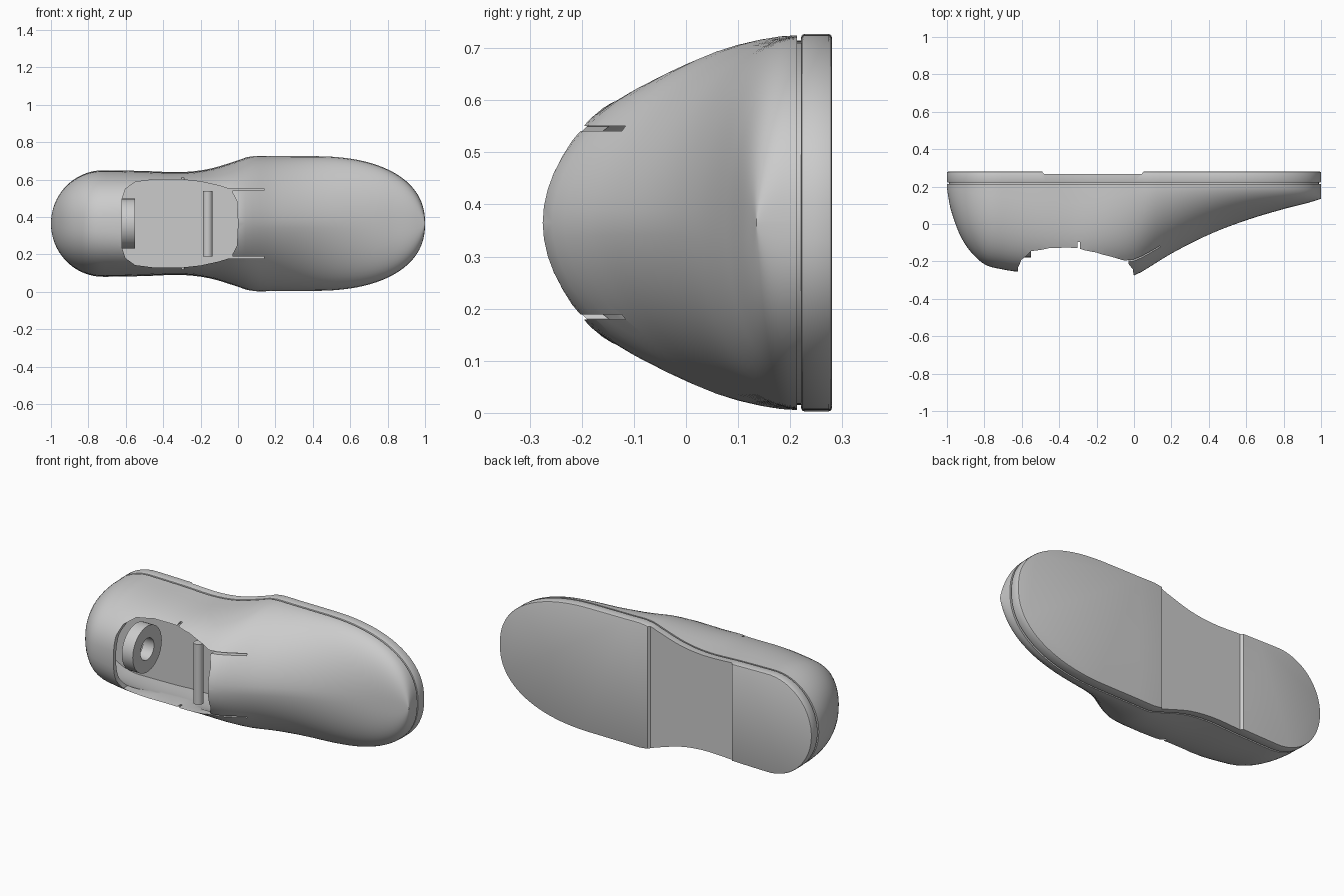
import bpy, bmesh, math

if "Cube" in bpy.data.objects:
    bpy.data.objects.remove(bpy.data.objects["Cube"])

CZ = 0.365          # middle of the shoe width
BASE = 0.213        # where the upper meets the sole


def curve(knots, x):
    """Smooth interpolation through (x, value) knots."""
    n = len(knots)
    i = 0
    while i < n - 2 and x > knots[i + 1][0]:
        i += 1

    def slope(k):
        a, b = knots[max(k - 1, 0)], knots[min(k + 1, n - 1)]
        return (b[1] - a[1]) / (b[0] - a[0])
    (xa, ya), (xb, yb) = knots[i], knots[i + 1]
    h = xb - xa
    t = min(max((x - xa) / h, 0), 1)
    return (ya * (2*t**3 - 3*t*t + 1) + yb * (3*t*t - 2*t**3)
            + h * slope(i) * (t**3 - 2*t*t + t) + h * slope(i + 1) * (t**3 - t*t))


WAIST = [(-.72, .285), (-.5, .281), (-.3, .275), (-.15, .293), (0, .338), (.07, .36), (.2, .361), (.4, .36)]
TOP = [(-1, .19), (-.985, .1), (-.965, .03), (-.93, -.06), (-.88, -.14), (-.8, -.215), (-.7, -.243),
       (-.6, -.257), (-.3, -.268), (0, -.275), (.05, -.25), (.2, -.158), (.4, -.057), (.6, .02),
       (.8, .08), (.93, .113), (1, .135)]
ROUND = [(-1, 2.2), (-.7, 2.5), (-.3, 3), (-.1, 2.3), (.05, 1.85), (.4, 1.7), (.7, 2), (1, 2.8)]


def half_width(x):
    if x < -.72:
        return .285 * math.sqrt(max(0, 1 - ((x + .72) / .28) ** 2))
    if x > .4:
        return .36 * max(0, 1 - ((x - .4) / .6) ** 2.3) ** (1 / 2.3)
    return curve(WAIST, x)


def finish(name, bm, angle=35):
    bmesh.ops.recalc_face_normals(bm, faces=bm.faces)
    me = bpy.data.meshes.new(name)
    bm.to_mesh(me)
    bm.free()
    ob = bpy.data.objects.new(name, me)
    bpy.context.collection.objects.link(ob)
    return ob


def smooth(ob, angle=35):
    bpy.ops.object.select_all(action='DESELECT')
    ob.select_set(True)
    bpy.context.view_layer.objects.active = ob
    bpy.ops.object.shade_smooth_by_angle(angle=math.radians(angle))


def loft(name, x0, x1, inset, floor, nx=80, ns=32):
    """Skin arched cross-sections along the shoe."""
    bm = bmesh.new()
    rings = []
    for i in range(nx + 1):
        x = (x0 + x1) / 2 - (x1 - x0) / 2 * math.cos(math.pi * i / nx)
        w = max(half_width(x) * .992 - inset, .004)
        top = curve(TOP, x) + inset
        p = 2 / curve(ROUND, x)
        a0 = math.asin(max(0, (BASE - floor) / (BASE - top)) ** (1 / p))
        ring = []
        for j in range(ns + 1):
            a = a0 + (math.pi - 2 * a0) * j / ns
            c, s = math.cos(a), max(0, math.sin(a))
            ring.append(bm.verts.new((x, BASE - (BASE - top) * s ** p,
                                      CZ + math.copysign(abs(c) ** p, c) * w)))
        rings.append(ring)
    for a, b in zip(rings, rings[1:]):
        for j in range(ns + 1):
            k = (j + 1) % (ns + 1)
            bm.faces.new((a[j], a[k], b[k], b[j]))
    bm.faces.new(rings[0])
    bm.faces.new(rings[-1])
    return finish(name, bm)


def prism(name, half, y0, y1):
    """Mirror a half outline (x, z offset) about the middle and extrude along y."""
    pts = half + [(x, -z) for x, z in reversed(half) if z > 1e-5]
    bm = bmesh.new()
    f = bm.faces.new([bm.verts.new((x, y0, CZ + z)) for x, z in pts])
    ext = bmesh.ops.extrude_face_region(bm, geom=[f])
    for v in ext['geom']:
        if isinstance(v, bmesh.types.BMVert):
            v.co.y = y1
    return finish(name, bm)


def box(name, x0, x1, y0, y1, z0, z1):
    bm = bmesh.new()
    bmesh.ops.create_cube(bm, size=1)
    for v in bm.verts:
        v.co = ((x0 + x1) / 2 + v.co.x * (x1 - x0), (y0 + y1) / 2 + v.co.y * (y1 - y0),
                (z0 + z1) / 2 + v.co.z * (z1 - z0))
    return finish(name, bm)


def apply_mod(ob, mod):
    bpy.context.view_layer.objects.active = ob
    bpy.ops.object.modifier_apply(modifier=mod.name)


def cut(ob, cutter):
    cutter.hide_render = True
    m = ob.modifiers.new("cut", 'BOOLEAN')
    m.operation, m.solver, m.object = 'DIFFERENCE', 'EXACT', cutter
    apply_mod(ob, m)
    bpy.data.objects.remove(cutter)


def outline(inset):
    half = []
    for i in range(65):
        x = -math.cos(math.pi * i / 64)
        half.append((x * (1 - inset), max(0, half_width(x) - inset) if 0 < i < 64 else 0))
    return half


# upper: hollow shell with foot opening, tongue slits and side notch
upper = loft("upper", -1, 1, 0, BASE)
cut(upper, loft("cavity", -.95, .55, .025, .12))
opening = [(-.62, 0), (-.62, .13), (-.602, .185), (-.55, .222), (-.45, .235), (-.3, .235), (-.2, .224),
           (-.1, .202), (-.03, .18), (-.03, .165), (-.006, .12), (0, 0)]
cut(upper, prism("opening", opening, -.4, -.02))
for s in (-1, 1):
    z = CZ + s * .181
    cut(upper, box("slit", -.06, .14, -.4, -.08, z - .005, z + .005))
cut(upper, box("notch", -.302, -.288, -.4, -.095, -.1, .9))
smooth(upper)

# sole with bevelled rim and recessed arch
sole = prism("sole", outline(0), .221, .28)
bev = sole.modifiers.new("bevel", 'BEVEL')
bev.width, bev.segments, bev.limit_method, bev.angle_limit = .006, 2, 'ANGLE', math.radians(60)
apply_mod(sole, bev)
arch = box("arch", -.48, .04, .266, .4, -.1, .9)
for v in arch.data.vertices:
    if v.co.y > .3:
        v.co.x += .1 if v.co.x > -.2 else -.1
cut(sole, arch)
smooth(sole)

# thin groove between sole and upper
smooth(prism("welt", outline(.012), .205, .226))


def cylinder(name, r, depth, loc, axis, seg=40):
    rot = (0, math.pi / 2, 0) if axis == 'X' else (0, 0, 0)
    bpy.ops.mesh.primitive_cylinder_add(vertices=seg, radius=r, depth=depth, location=loc, rotation=rot)
    ob = bpy.context.object
    ob.name = name
    return ob


# heel ring and cross pin inside the opening
ring = cylinder("heel_ring", .133, .07, (-.585, -.045, CZ), 'X')
cut(ring, cylinder("ring_hole", .062, .2, (-.585, -.045, CZ), 'X'))
smooth(ring)
smooth(cylinder("cross_pin", .026, .35, (-.162, -.13, CZ), 'Z', 24))
